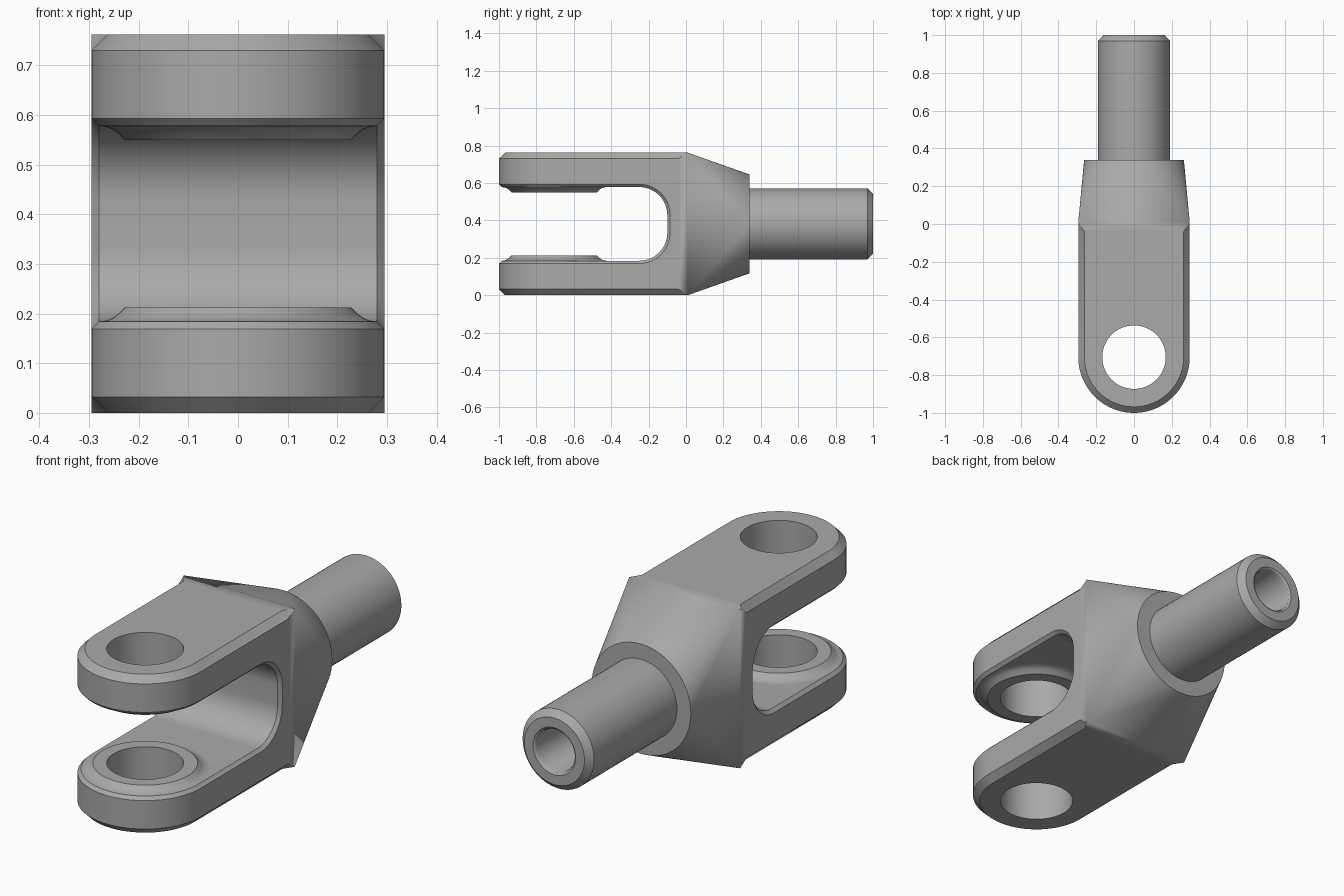
import bpy, bmesh, math
from mathutils import Vector

cube = bpy.data.objects.get("Cube")
if cube:
    bpy.data.objects.remove(cube, do_unlink=True)

W, H, CH = 0.295, 0.762, 0.032      # half width, height, outer chamfer
MID = H / 2                         # height of the shaft axis
EYE_Y, EYE_R = -0.705, 0.168        # pin hole
NECK_Y, RECT_Y, END_Y = -0.04, 0.01, 0.34
SLOT_HALF, SLOT_BACK, SLOT_R = 0.197, -0.10, 0.15

steel = bpy.data.materials.new("grey steel")
steel.use_nodes = True
steel.diffuse_color = (0.4, 0.4, 0.4, 1)
steel.node_tree.nodes["Principled BSDF"].inputs["Base Color"].default_value = (0.4, 0.4, 0.4, 1)


def make(name, bm):
    bmesh.ops.recalc_face_normals(bm, faces=bm.faces[:])
    mesh = bpy.data.meshes.new(name)
    bm.to_mesh(mesh)
    bm.free()
    mesh.materials.append(steel)
    ob = bpy.data.objects.new(name, mesh)
    bpy.context.collection.objects.link(ob)
    return ob


def smooth(ob, degrees=25):
    bpy.ops.object.select_all(action='DESELECT')
    ob.select_set(True)
    bpy.context.view_layer.objects.active = ob
    bpy.ops.object.shade_smooth_by_angle(angle=math.radians(degrees))


def arc(r, a0, a1, n):
    return [(r * math.cos(math.radians(a0 + (a1 - a0) * i / n)),
             r * math.sin(math.radians(a0 + (a1 - a0) * i / n))) for i in range(n + 1)]


def add_hull(bm, points):
    verts = [bm.verts.new(p) for p in points]
    bmesh.ops.convex_hull(bm, input=verts)


def revolve(name, profile, place, n=64):
    """Spin a (radius, distance) profile; place maps x, y, distance to space."""
    bm = bmesh.new()
    rings = []
    for r, d in profile:
        rings.append([bm.verts.new(place(x, y, d)) for x, y in arc(r, 0, 360, n)[:-1]])
    for a, b in zip(rings, rings[1:]):
        for i in range(n):
            j = (i + 1) % n
            bm.faces.new((a[i], a[j], b[j], b[i]))
    bmesh.ops.remove_doubles(bm, verts=bm.verts[:], dist=1e-5)
    return make(name, bm)


def cut(ob, cutter):
    """Subtract the cutter and keep the result as the object's mesh."""
    mod = ob.modifiers.new("cut", 'BOOLEAN')
    mod.operation, mod.solver, mod.object = 'DIFFERENCE', 'EXACT', cutter
    bpy.context.view_layer.update()
    graph = bpy.context.evaluated_depsgraph_get()
    mesh = bpy.data.meshes.new_from_object(ob.evaluated_get(graph))
    ob.modifiers.clear()
    ob.data = mesh
    bpy.data.objects.remove(cutter, do_unlink=True)


def prism(name, points, offset):
    bm = bmesh.new()
    face = bm.faces.new([bm.verts.new(p) for p in points])
    ext = bmesh.ops.extrude_face_region(bm, geom=[face])
    bmesh.ops.translate(bm, vec=Vector(offset),
                        verts=[v for v in ext["geom"] if isinstance(v, bmesh.types.BMVert)])
    ob = make(name, bm)
    ob.hide_render = True
    return ob


# Body: chamfered round-ended block joined to a rectangle-to-circle neck
octagon = [(s * x, NECK_Y, z) for s in (-1, 1)
           for x, z in ((W, CH), (W, H - CH), (W - CH, 0), (W - CH, H))]
block = list(octagon)
for r, heights in ((W, (CH, H - CH)), (W - CH, (0, H))):
    block += [(x, EYE_Y + y, z) for x, y in arc(r, 180, 360, 40) for z in heights]
neck = octagon + [(s * W, RECT_Y, z) for s in (-1, 1) for z in (0, H)]
neck += [(x, END_Y, MID + z) for x, z in arc(0.264, 0, 360, 64)[:-1]]
bm = bmesh.new()
add_hull(bm, block)
add_hull(bm, neck)
inner = [f for f in bm.faces if all(abs(v.co.y - NECK_Y) < 1e-5 for v in f.verts)]
bmesh.ops.delete(bm, geom=inner, context='FACES')
bmesh.ops.remove_doubles(bm, verts=bm.verts[:], dist=1e-5)
bmesh.ops.dissolve_limit(bm, angle_limit=0.005, verts=bm.verts[:], edges=bm.edges[:])
body = make("clevis_body", bm)

# Fork slot with rounded back corners
rc = SLOT_HALF - SLOT_R
slot = [(-1.2, -SLOT_HALF)]
slot += [(SLOT_BACK - SLOT_R + y, z - rc) for y, z in arc(SLOT_R, -90, 0, 14)]
slot += [(SLOT_BACK - SLOT_R + y, z + rc) for y, z in arc(SLOT_R, 0, 90, 14)]
slot += [(-1.2, SLOT_HALF)]
cut(body, prism("slot_cutter", [(-0.5, y, MID + z) for y, z in slot], (1, 0, 0)))

# Small chamfer along the rim of the slot
bm = bmesh.new()
bm.from_mesh(body.data)
bmesh.ops.remove_doubles(bm, verts=bm.verts[:], dist=1e-5)
rim = [e for e in bm.edges if len(e.link_faces) == 2 and e.calc_face_angle() > 0.8
       and all(abs(v.co.z - MID) < SLOT_HALF + 1e-3 and v.co.y < SLOT_BACK + 1e-3
               for v in e.verts)]
bmesh.ops.bevel(bm, geom=rim, offset=0.015, segments=1, affect='EDGES', clamp_overlap=False)
bm.to_mesh(body.data)
bm.free()

# Pin hole through both arms
pin = [(x, EYE_Y + y, -0.2) for x, y in arc(EYE_R, 0, 360, 64)[:-1]]
cut(body, prism("pin_cutter", pin, (0, 0, 1.2)))
smooth(body)

# Raised bosses on the inner arm faces, flaring into the arms
boss = [(EYE_R, 0), (EYE_R, 0.028), (0.228, 0.028), (0.243, 0.014),
        (0.253, 0.007), (0.265, 0.002), (0.28, 0)]
for name, side in (("lower_boss", -1), ("upper_boss", 1)):
    smooth(revolve(name, boss, lambda x, y, d: (x, EYE_Y + y, MID + side * (SLOT_HALF - d))))

# Shaft with chamfered end and blind bore
shaft = [(0.19, END_Y - 0.01), (0.19, 0.97), (0.16, 1), (0.113, 1), (0.105, 0.994),
         (0.1, 0.98), (0.1, 0.45), (0, 0.4)]
smooth(revolve("shaft", shaft, lambda x, y, d: (x, d, MID + y)))
